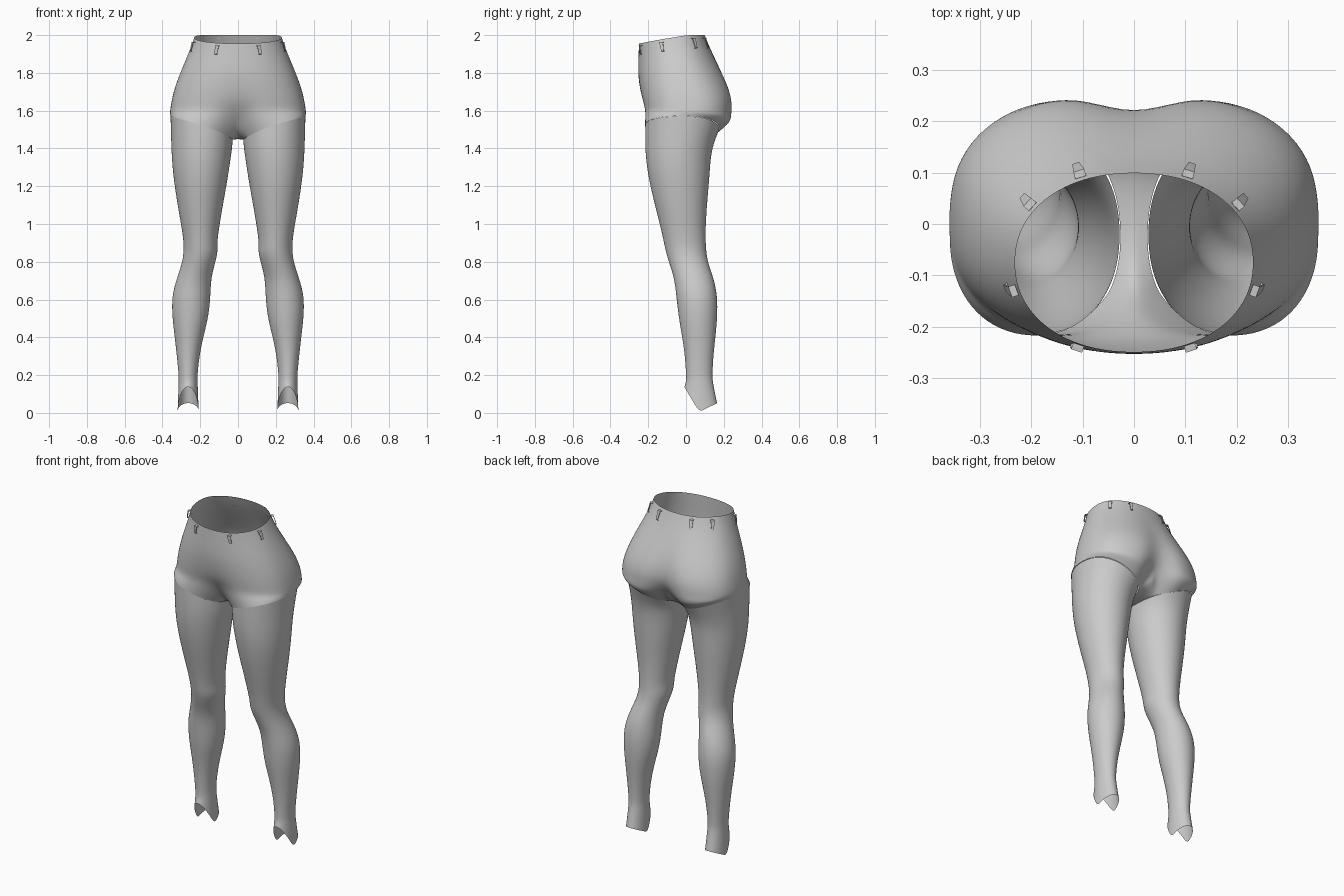
import bpy, bmesh, math
from mathutils import Vector

if "Cube" in bpy.data.objects:
    bpy.data.objects.remove(bpy.data.objects["Cube"])


def make_object(name, verts, faces, subsurf=0, thickness=0):
    me = bpy.data.meshes.new(name)
    me.from_pydata(verts, [], faces)
    bm = bmesh.new()
    bm.from_mesh(me)
    bmesh.ops.recalc_face_normals(bm, faces=bm.faces)
    bm.to_mesh(me)
    bm.free()
    for p in me.polygons:
        p.use_smooth = subsurf > 0
    ob = bpy.data.objects.new(name, me)
    bpy.context.collection.objects.link(ob)
    mir = ob.modifiers.new("mirror", 'MIRROR')
    mir.merge_threshold = 0.0005
    if thickness:
        ob.modifiers.new("thickness", 'SOLIDIFY').thickness = thickness
    if subsurf:
        s = ob.modifiers.new("smooth", 'SUBSURF')
        s.levels = s.render_levels = subsurf
    return ob


def loft(rings, closed, start=0):
    n = len(rings[0])
    return [(start + r * n + i, start + r * n + (i + 1) % n,
             start + (r + 1) * n + (i + 1) % n, start + (r + 1) * n + i)
            for r in range(len(rings) - 1) for i in range(n if closed else n - 1)]


def half_point(level, t):
    """Point on a half waist ring: t = 0 front centre, pi back centre."""
    zf, zb, w, yf, yb, n, dimple, cleft = level
    c = math.cos(t)
    x = w * max(0, math.sin(t)) ** (2 / n)
    y = (yf + yb) / 2 - (yb - yf) / 2 * math.copysign(abs(c) ** (2 / n), c)
    g = math.exp(-(x / 0.07) ** 2)
    y += g * (dimple if c > 0 else -cleft)
    u = (1 - c) / 2
    z = zf + (zb - zf) * min(1, u * 1.4)
    return Vector((0 if x < 1e-5 else x, y, z))


HC = Vector((0.1925, -0.02))


def hem_point(a, inset=0.0):
    """Slanted leg opening, lowest at the crotch."""
    c, s = math.cos(a), math.sin(a)
    r = (abs(c / 0.168) ** 2.2 + abs(s / 0.2) ** 2.2) ** (-1 / 2.2) - inset
    x, y = HC.x + r * c, HC.y + r * s
    p = 0.9 + 0.2 * s
    z = 1.445 + 0.127 * max(0, (x - 0.025) / 0.335) ** p
    return Vector((x, y, z))


# shorts: z front, z back, half width, y front, y back, roundness, front dimple, cleft
levels = [
    (1.955, 2.000, 0.233, -0.250, 0.100, 2.15, 0, 0),
    (1.895, 1.930, 0.256, -0.252, 0.128, 2.15, 0, 0),
    (1.800, 1.820, 0.302, -0.256, 0.188, 2.2, 0, 0.008),
    (1.715, 1.725, 0.337, -0.247, 0.237, 2.35, 0.002, 0.025),
    (1.650, 1.650, 0.354, -0.236, 0.257, 2.5, 0.012, 0.042),
    (1.605, 1.590, 0.362, -0.227, 0.254, 2.55, 0.035, 0.060),
]
K = 17
upper = [[half_point(l, math.pi * i / (K - 1)) for i in range(K)] for l in levels]
crotch = [(0.165, 1.505), (0.11, 1.462), (0.04, 1.449),
          (-0.04, 1.449), (-0.10, 1.468), (-0.15, 1.52)]
split = upper[-1] + [Vector((0, y, z)) for y, z in crotch]
hem = [hem_point(math.atan2(p.y - HC.y, p.x - HC.x)) for p in split]
mid = []
for p, q in zip(split, hem):
    m = (p + q) / 2
    if p.x > 0.03:
        m.y += 0.03 * (m.y / 0.2) ** 2 if m.y > 0 else -0.004
    mid.append(m)
verts = [v for r in upper for v in r] + split[K:] + mid + hem
faces = loft(upper, False)
base = (len(levels) - 1) * K
faces += loft([split, mid, hem], True, base)
make_object("shorts", verts, faces, 2)

# legs: z, inner x, outer x, front y, back y
rows = [
    (1.40, 0.030, 0.354, -0.218, 0.137), (1.30, 0.045, 0.348, -0.208, 0.128),
    (1.20, 0.061, 0.336, -0.190, 0.121), (1.08, 0.083, 0.317, -0.160, 0.110),
    (0.97, 0.101, 0.297, -0.132, 0.104), (0.90, 0.110, 0.288, -0.117, 0.105),
    (0.85, 0.106, 0.288, -0.107, 0.108), (0.79, 0.122, 0.297, -0.088, 0.118),
    (0.71, 0.143, 0.325, -0.062, 0.148), (0.62, 0.145, 0.351, -0.052, 0.167),
    (0.51, 0.155, 0.349, -0.040, 0.167), (0.40, 0.184, 0.335, -0.020, 0.156),
    (0.30, 0.204, 0.324, -0.006, 0.145), (0.21, 0.214, 0.315, 0.000, 0.140),
    (0.17, 0.214, 0.314, 0.000, 0.141),
]
N = 28
angles = [2 * math.pi * i / N for i in range(N)]
rings = [[hem_point(a, 0.003) for a in angles]]
for z, x0, x1, y0, y1 in rows:
    rings.append([Vector(((x0 + x1) / 2 + (x1 - x0) / 2 * math.cos(a),
                          (y0 + y1) / 2 + (y1 - y0) / 2 * math.sin(a), z)) for a in angles])
# notched ankle edge: high in front, low at the sides, slightly raised at the heel
ankle = []
for a in angles:
    x, y = 0.264 + 0.056 * math.cos(a), 0.078 + 0.087 * math.sin(a)
    z = 0.005 + ((0.07 - y) / 0.077 * 0.13 if y < 0.07 else (y - 0.07) / 0.095 * 0.047)
    ankle.append(Vector((x, y, z)))
rings.append([p.lerp(q, 0.5) for p, q in zip(rings[-1], ankle)])
rings.append(ankle)
make_object("legs", [v for r in rings for v in r], loft(rings, True), 2)

# belt loops around the waist
verts, faces = [], []
for t in (0.44, 1.28, 2.18, 2.72):
    top, low = half_point(levels[0], t), half_point(levels[1], t)
    side = half_point(levels[0], t + 0.05) - half_point(levels[0], t - 0.05)
    side.z = 0
    side.normalize()
    out = Vector((-side.y, side.x, 0))
    if out.dot(Vector((top.x, top.y + 0.075, 0))) < 0:
        out = -out
    strip = []
    for f, o, w in ((0.2, 0, 0.011), (0.22, 0.013, 0.011), (0.55, 0.011, 0.009),
                    (0.95, 0.008, 0.007), (1.0, 0, 0.007)):
        c = top.lerp(low, f) + out * o
        strip.append([c - side * w, c + side * w])
    faces += loft(strip, False, len(verts))
    verts += [v for r in strip for v in r]
make_object("belt_loops", verts, faces, 0, 0.003)
